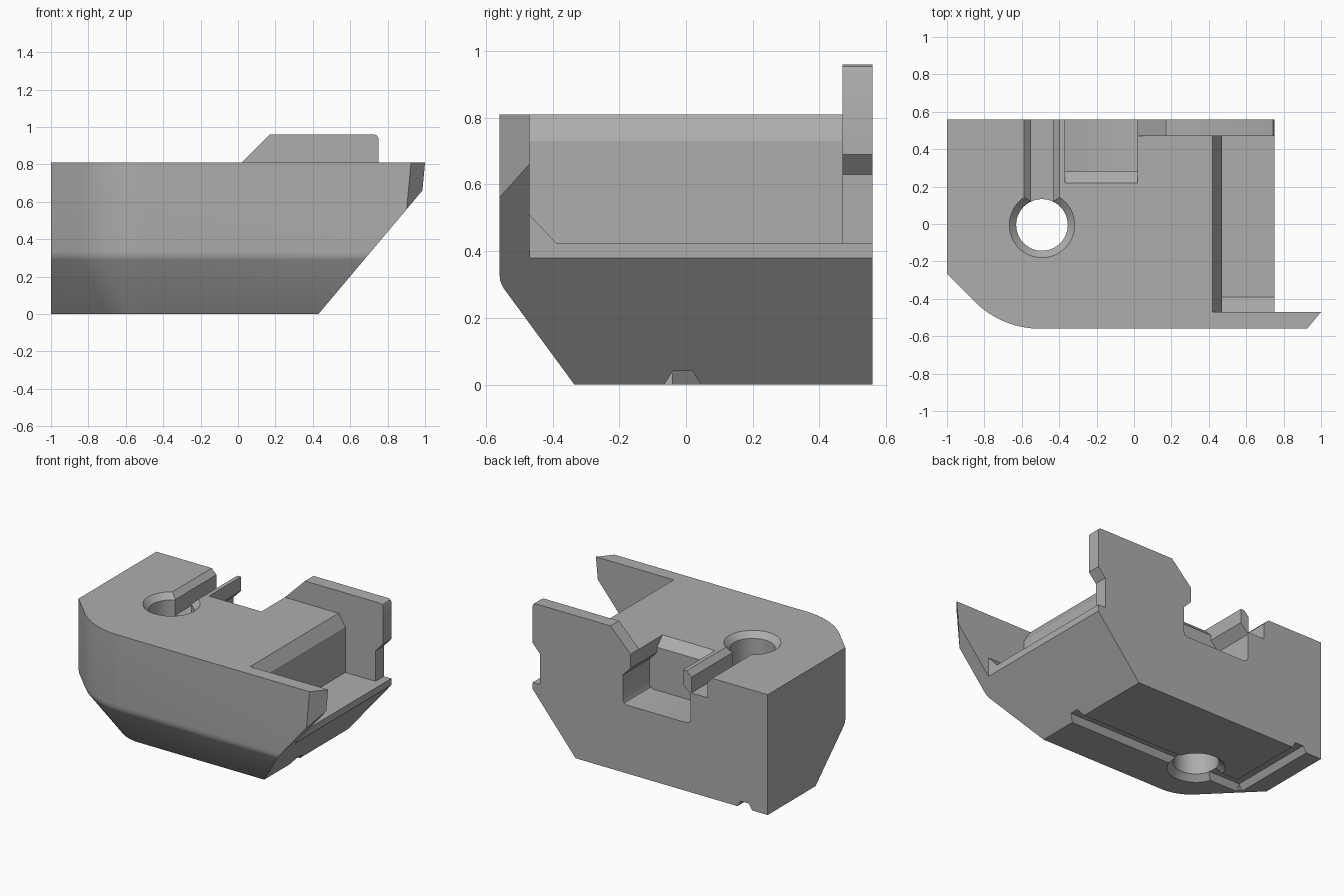
import bpy, bmesh
from math import sin, cos, radians, pi
from mathutils import Vector

if "Cube" in bpy.data.objects:
    bpy.data.objects.remove(bpy.data.objects["Cube"], do_unlink=True)

grey = bpy.data.materials.new("plain grey")
grey.use_nodes = True
grey.diffuse_color = (0.42, 0.42, 0.42, 1)
grey.node_tree.nodes["Principled BSDF"].inputs["Base Color"].default_value = (0.42, 0.42, 0.42, 1)


def loft(name, rings, planes=()):
    """Solid through rings of equal point count, trimmed by (point, normal) planes."""
    bm = bmesh.new()
    loops = [[bm.verts.new(p) for p in ring] for ring in rings]
    for a, b in zip(loops, loops[1:]):
        for i in range(len(a)):
            j = (i + 1) % len(a)
            bm.faces.new((a[i], a[j], b[j], b[i]))
    bm.faces.new(loops[0][::-1])
    bm.faces.new(loops[-1])
    bmesh.ops.recalc_face_normals(bm, faces=bm.faces)
    for co, no in planes:
        cut = bmesh.ops.bisect_plane(bm, geom=bm.verts[:] + bm.edges[:] + bm.faces[:],
                                     plane_co=co, plane_no=no, clear_outer=True)
        edges = [e for e in cut["geom_cut"] if isinstance(e, bmesh.types.BMEdge)]
        bmesh.ops.holes_fill(bm, edges=edges, sides=0)
    bmesh.ops.recalc_face_normals(bm, faces=bm.faces)
    mesh = bpy.data.meshes.new(name)
    bm.to_mesh(mesh)
    bm.free()
    mesh.materials.append(grey)
    ob = bpy.data.objects.new(name, mesh)
    bpy.context.collection.objects.link(ob)
    return ob


def prism(name, axis, pts, lo, hi):
    """Extrude a profile along x (points y,z) or y (points x,z)."""
    def place(p, t):
        return (t, p[0], p[1]) if axis == "x" else (p[0], t, p[1])
    return loft(name, [[place(p, t) for p in pts] for t in (lo, hi)])


def carve(target, cutter):
    mod = target.modifiers.new("carve", "BOOLEAN")
    mod.operation = "DIFFERENCE"
    mod.solver = "EXACT"
    mod.object = cutter
    cutter.hide_render = True
    bpy.ops.object.select_all(action="DESELECT")
    bpy.context.view_layer.objects.active = target
    target.select_set(True)
    bpy.ops.object.modifier_apply(modifier=mod.name)
    bpy.data.objects.remove(cutter, do_unlink=True)


# Main block: rounded corner plan, tapering in towards the base
def outline(inset, z, steps=14):
    r = 0.5 - inset
    arc = [(-0.5 + r * cos(radians(225 + 45 * i / steps)),
            -0.06 + r * sin(radians(225 + 45 * i / steps))) for i in range(steps + 1)]
    x, y = arc[0]
    pts = [(-1, 0.56), (-1, y + x + 1)] + arc + [(1.2, -0.56 + inset), (1.2, 0.56)]
    return [(px, py, z) for px, py in pts]


slope = (Vector((0.43, 0, 0)), Vector((0.65, 0, -0.547)))
a, b, c = Vector((0.925, -0.56, 0.81)), Vector((1, -0.47, 0.81)), Vector((0.985, -0.47, 0.65))
tip_normal = (b - a).cross(c - a)
if tip_normal.x < 0:
    tip_normal.negate()
body = loft("main_block", [outline(0.225, 0), outline(0.012, 0.29),
                           outline(0.003, 0.31), outline(0, 0.335), outline(0, 0.81)],
            [slope, (a, tip_normal)])

# Side recess with sloped floor edge, open end and chamfered inner wall
carve(body, prism("recess", "x", [(-0.47, 0.9), (-0.47, 0.51), (-0.39, 0.425),
                                  (0.6, 0.425), (0.6, 0.9)], 0.47, 1.3))
carve(body, prism("end_trim", "x", [(-0.47, 0.3), (0.6, 0.3), (0.6, 0.9), (-0.47, 0.9)], 0.75, 1.3))
carve(body, prism("wall_chamfer", "y", [(0.48, 0.714), (0.42, 0.81), (0.395, 0.85),
                                        (0.55, 0.85), (0.55, 0.714)], -0.47, 0.47))

# Rear pocket, widened below its lips, with a chamfered front lip
half = [(0.195, 0.9), (0.195, 0.715), (0.252, 0.655), (0.252, 0.49), (0.243, 0.468), (0.22, 0.46)]
mid = -0.175
pocket = [(mid + x, z) for x, z in half] + [(mid - x, z) for x, z in reversed(half)]
carve(body, prism("pocket", "y", pocket, 0.28, 0.7))
carve(body, prism("pocket_lip", "x", [(0.28, 0.75), (0.18, 0.85), (0.32, 0.85), (0.32, 0.75)],
                  mid - 0.195, mid + 0.195))


# Round through-hole, chamfered top and bottom
hx, hy = -0.492, -0.005
def circle(r, z, n=48):
    return [(hx + r * cos(2 * pi * i / n), hy + r * sin(2 * pi * i / n), z) for i in range(n)]


carve(body, loft("hole", [circle(0.215, -0.04), circle(0.138, 0.037),
                          circle(0.138, 0.773), circle(0.215, 0.85)]))

# Slot from the hole to the rear
slot = [(0.06, 0.67), (0.06, 0.775), (0.135, 0.85)]
carve(body, prism("slot", "y", [(hx - x, z) for x, z in slot] +
                  [(hx + x, z) for x, z in reversed(slot)], hy, 0.7))

# Shallow channel under the base, turning towards the rear
def channel(centre):
    return [(centre - 0.08, -0.04), (centre - 0.03, 0.04), (centre + 0.03, 0.04), (centre + 0.08, -0.04)]


carve(body, prism("base_channel", "x", channel(-0.01), -0.86, 0.7))
carve(body, prism("rear_channel", "y", channel(-0.83), -0.04, 0.7))

# Upright plate at the rear with a notched outer edge
plate = prism("rear_plate", "y", [(0.02, 0.81), (0.17, 0.96), (0.73, 0.96), (0.744, 0.954),
                                  (0.75, 0.94), (0.75, 0.69), (0.695, 0.63), (0.695, 0.425),
                                  (0.47, 0.425), (0.47, 0.81)], 0.47, 0.56)

bpy.ops.object.select_all(action="DESELECT")
for ob in (body, plate):
    ob.select_set(True)
bpy.context.view_layer.objects.active = body
bpy.ops.object.shade_smooth_by_angle(angle=radians(25))
